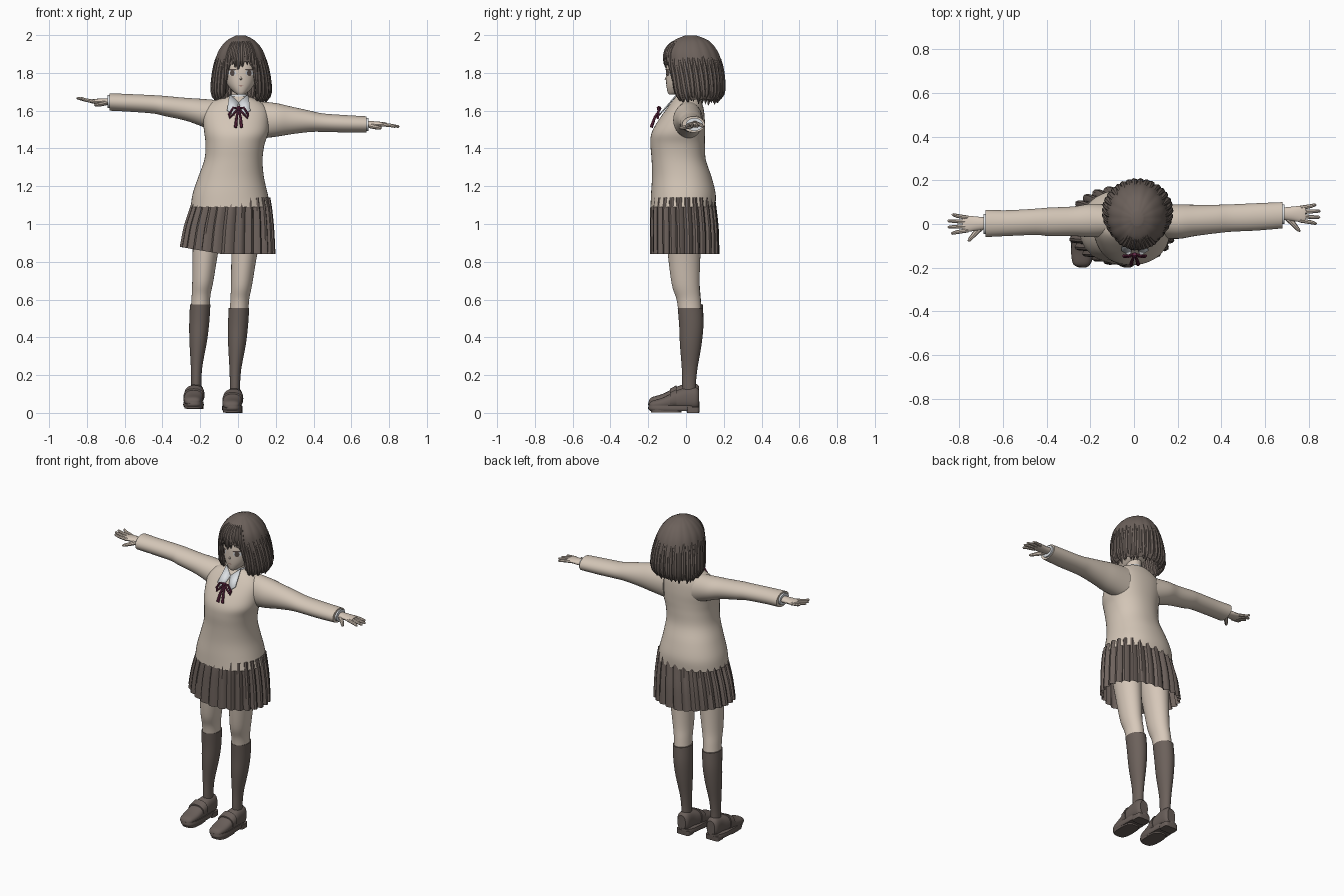
import bpy, bmesh, math, random
from mathutils import Vector, Matrix

random.seed(4)
if "Cube" in bpy.data.objects:
    bpy.data.objects.remove(bpy.data.objects["Cube"])
parts = []


def material(name, r, g, b):
    m = bpy.data.materials.new(name)
    m.use_nodes = True
    m.diffuse_color = (r, g, b, 1)
    node = next(n for n in m.node_tree.nodes if n.type == "BSDF_PRINCIPLED")
    node.inputs["Base Color"].default_value = (r, g, b, 1)
    node.inputs["Roughness"].default_value = 0.8
    return m


SKIN = material("skin", .68, .58, .49)
KNIT = material("beige knit", .65, .56, .47)
HAIR = material("brown hair", .15, .12, .105)
SKIRT = material("skirt brown", .16, .127, .112)
SOCK = material("sock brown", .15, .12, .105)
SHOE = material("shoe brown", .14, .112, .1)
SHIRT = material("shirt white", .72, .75, .78)
RIBBON = material("ribbon plum", .16, .025, .07)
EYE = material("eye brown", .1, .075, .065)
LIP = material("lip pink", .42, .26, .22)


def finish(name, bm, mat):
    bmesh.ops.recalc_face_normals(bm, faces=bm.faces)
    mesh = bpy.data.meshes.new(name)
    bm.to_mesh(mesh)
    bm.free()
    mesh.materials.append(mat)
    obj = bpy.data.objects.new(name, mesh)
    bpy.context.collection.objects.link(obj)
    parts.append(obj)
    return obj


def at(rows, u):
    """Smoothly interpolated row at index u."""
    u = max(0, min(u, len(rows) - 1))
    i = min(int(u), len(rows) - 2)
    t = u - i
    p = [rows[max(0, min(k, len(rows) - 1))] for k in range(i - 1, i + 3)]
    return [b + t * ((c - a) / 2 + t * ((2 * a - 5 * b + 4 * c - d) / 2
            + t * (3 * b - a - 3 * c + d) / 2)) for a, b, c, d in zip(*p)]


def point(row, axis, a, power=2, scale=1):
    """Point at angle a on a cross-section given as (position, low, high, low, high)."""
    pos, lo1, hi1, lo2, hi2 = row
    c, s = math.cos(a), math.sin(a)
    e = 2 / power
    v = [(lo1 + hi1) / 2 + math.copysign(abs(c) ** e, c) * scale * (hi1 - lo1) / 2,
         (lo2 + hi2) / 2 + math.copysign(abs(s) ** e, s) * scale * (hi2 - lo2) / 2]
    v.insert(axis, pos)
    return Vector(v)


def loft(name, rows, mat, axis=2, n=32, caps=(True, True), power=2,
         ripple=lambda j: 1, steps=5, shift=(0, 0, 0)):
    bm = bmesh.new()
    rings = []
    for k in range((len(rows) - 1) * steps + 1):
        row = at(rows, k / steps)
        rings.append([bm.verts.new(point(row, axis, math.tau * j / n, power, ripple(j))
                                   + Vector(shift)) for j in range(n)])
    for r, q in zip(rings, rings[1:]):
        for j in range(n):
            bm.faces.new((r[j], r[(j + 1) % n], q[(j + 1) % n], q[j]))
    for use, ring in zip(caps, (rings[0], rings[-1])):
        if use:
            bm.faces.new(ring)
    return finish(name, bm, mat)


def tube(name, pts, radii, mat):
    """Tapered round strand along a path."""
    cu = bpy.data.curves.new(name, "CURVE")
    cu.dimensions = "3D"
    cu.bevel_depth = 1
    cu.bevel_resolution = 2
    cu.use_fill_caps = True
    sp = cu.splines.new("POLY")
    sp.points.add(len(pts) - 1)
    for p, co, r in zip(sp.points, pts, radii):
        p.co = (*co, 1)
        p.radius = r
    tmp = bpy.data.objects.new(name + " path", cu)
    bpy.context.collection.objects.link(tmp)
    bm = bmesh.new()
    mesh = bpy.data.meshes.new_from_object(tmp)
    bm.from_mesh(mesh)
    bpy.data.objects.remove(tmp)
    bpy.data.meshes.remove(mesh)
    for f in bm.faces:
        f.material_index = 0
    return finish(name, bm, mat)


# Sweater body and sleeves
loft("sweater_body", [
    (1.09, -.25, .172, -.188, .155), (1.16, -.24, .157, -.185, .157),
    (1.25, -.21, .137, -.18, .135), (1.34, -.178, .13, -.182, .105),
    (1.42, -.172, .14, -.188, .1), (1.48, -.178, .16, -.183, .1),
    (1.54, -.185, .165, -.152, .1), (1.6, -.182, .16, -.11, .095),
    (1.64, -.15, .13, -.08, .085), (1.665, -.09, .085, -.062, .075),
    (1.675, -.05, .055, -.055, .06)], KNIT, n=48, caps=(False, True), power=2.2)
loft("right_sleeve", [
    (-.68, -.06, .065, 1.6, 1.692), (-.58, -.055, .063, 1.595, 1.688),
    (-.45, -.05, .07, 1.585, 1.682), (-.39, -.055, .075, 1.572, 1.678),
    (-.28, -.055, .08, 1.548, 1.668), (-.2, -.06, .092, 1.52, 1.663),
    (-.1, -.06, .088, 1.48, 1.655)], KNIT, axis=0)
loft("left_sleeve", [
    (.1, -.06, .088, 1.45, 1.65), (.2, -.068, .09, 1.462, 1.64),
    (.28, -.055, .088, 1.475, 1.622), (.38, -.042, .088, 1.487, 1.6),
    (.45, -.035, .09, 1.488, 1.585), (.56, -.03, .095, 1.485, 1.577),
    (.68, -.02, .1, 1.485, 1.57)], KNIT, axis=0)

# Hands with shirt cuffs
for label, side, y, z, rise in (("right", -1, 0, 1.648, .018), ("left", 1, .045, 1.527, -.011)):
    loft(label + "_shirt_cuff", [(side * x, y - .045, y + .045, z - .034, z + .034)
                                 for x in (.66, .69)], SHIRT, axis=0, steps=1)
    loft(label + "_palm", [(side * .66, y - .022, y + .028, z - .018, z + .018),
                           (side * .72, y - .03, y + .034, z - .016, z + .017),
                           (side * .765, y - .036, y + .038, z - .011, z + .013),
                           (side * .785, y - .03, y + .034, z - .006, z + .01)], SKIN, axis=0, n=20)
    for k, reach in enumerate((.838, .853, .855, .835)):
        w = (k - 1.5) * .019
        tube(f"{label}_finger_{k + 1}",
             [(side * .76, y + w, z), (side * .81, y + w * 1.3, z + rise / 2),
              (side * (reach - .006), y + w * 1.5, z + rise), (side * reach, y + w * 1.5, z + rise)],
             (.01, .009, .007, .002), SKIN)
    tube(label + "_thumb", [(side * .7, y - .015, z - .006), (side * .73, y - .045, z - .014),
                            (side * .755, y - .074, z - .018), (side * .76, y - .08, z - .018)],
         (.014, .012, .008, .002), SKIN)

# Pleated skirt, its hem lifted a little on the right
pleat = (.955, 1.035, 1.05, 1.02)
skirt = loft("pleated_skirt", [
    (.84, -.298, .188, -.182, .168), (.97, -.277, .182, -.183, .165),
    (1.07, -.25, .173, -.182, .155), (1.14, -.23, .163, -.175, .146)],
    SKIRT, n=104, caps=(False, True), ripple=lambda j: pleat[j % 4], power=2.15)
for v in skirt.data.vertices:
    v.co.z += max(0, -v.co.x - .08) * .17 * max(0, 1.1 - v.co.z) / .26

# Legs, socks and shoes
for label, shift in (("right", (0, 0, 0)), ("left", (.205, 0, -.02))):
    loft(label + "_leg", [
        (.54, -.25, -.15, -.038, .084), (.62, -.245, -.146, -.05, .077),
        (.7, -.242, -.13, -.075, .072), (.85, -.24, -.105, -.095, .076),
        (1.02, -.235, -.07, -.11, .09)], SKIN, shift=shift)
    loft(label + "_sock", [
        (.09, -.25, -.192, -.015, .055), (.16, -.248, -.194, -.02, .052),
        (.25, -.25, -.188, -.022, .06), (.38, -.257, -.164, -.032, .082),
        (.48, -.258, -.152, -.036, .092), (.575, -.254, -.146, -.044, .089)], SOCK, shift=shift)
    loft(label + "_shoe_upper", [
        (-.197, -.258, -.222, .045, .065), (-.18, -.28, -.2, .04, .083),
        (-.12, -.288, -.187, .04, .102), (-.05, -.278, -.182, .04, .138),
        (0, -.266, -.181, .04, .153), (.05, -.262, -.182, .04, .155),
        (.07, -.25, -.195, .05, .14)], SHOE, axis=1, power=2.4, shift=shift)
    loft(label + "_shoe_sole", [(.03, -.285, -.185, -.19, .068), (.042, -.29, -.181, -.2, .072),
                                (.06, -.288, -.183, -.198, .072)], SHOE, power=2.8, shift=shift)
    loft(label + "_shoe_heel", [(.02, -.272, -.182, .005, .07), (.05, -.272, -.182, 0, .072)],
         SHOE, power=5, shift=shift)
    loft(label + "_shoe_tread", [(.022, -.283, -.187, -.185, -.025), (.045, -.286, -.185, -.19, -.02)],
         SHOE, power=3, shift=shift)
    loft(label + "_shoe_strap", [(-.085, -.288, -.181, .045, .128), (-.05, -.284, -.177, .045, .146)],
         SHOE, axis=1, power=2.4, shift=shift)

# Head and neck
MID = .015
head = [(1.685, MID - .016, MID + .016, -.09, -.055), (1.7, -.025, .055, -.098, .02),
        (1.735, -.055, .085, -.104, .08), (1.78, -.072, .102, -.106, .12),
        (1.84, -.08, .11, -.104, .15), (1.9, -.075, .105, -.085, .14), (1.95, -.045, .075, -.04, .1)]
loft("head", head, SKIN, power=2.15)
loft("neck", [(1.6, -.05, .06, -.05, .06), (1.66, -.036, .048, -.042, .05),
              (1.75, -.034, .056, -.04, .06)], SKIN)
tube("nose", [(MID, -.1, 1.785), (MID, -.108, 1.768), (MID, -.1, 1.762)], (.003, .006, .004), SKIN)


def face_patch(name, cx, cz, rx, rz, mat, lift):
    """Thin oval laid on the curve of the face."""
    bm = bmesh.new()
    verts = []
    for j in range(16):
        a = math.tau * j / 16
        x, z = cx + rx * math.cos(a), cz + rz * math.sin(a)
        u = min((k / 40 for k in range(240)), key=lambda k: abs(at(head, k)[0] - z))
        _, x0, x1, y0, y1 = at(head, u)
        f = min(1, abs(2 * x - x0 - x1) / (x1 - x0))
        y = (y0 + y1) / 2 - (y1 - y0) / 2 * (1 - f ** 2.15) ** (1 / 2.15)
        verts.append(bm.verts.new((x, y - lift, z)))
    bm.faces.new(verts)
    finish(name, bm, mat)


for label, s in (("right", -1), ("left", 1)):
    x = MID + s * .045
    face_patch(label + "_eye_white", x, 1.8, .021, .016, SHIRT, .002)
    face_patch(label + "_iris", x, 1.799, .012, .016, EYE, .004)
    face_patch(label + "_lash", x, 1.817, .024, .004, EYE, .005)
face_patch("mouth", MID, 1.732, .013, .003, LIP, .002)

# Hair shell with a face opening
bob = [(1.66, -.125, .158, -.06, .182), (1.7, -.137, .17, -.08, .198),
       (1.78, -.131, .164, -.096, .196), (1.86, -.12, .15, -.113, .186),
       (1.92, -.1, .13, -.105, .163), (1.97, -.06, .09, -.065, .12), (1.998, -.01, .04, -.005, .055)]
hair = loft("hair_shell", bob, HAIR, n=96, caps=(False, True),
            ripple=lambda j: 1 + .02 * abs(math.sin(math.pi * j / 6)))
bm = bmesh.new()
bm.from_mesh(hair.data)
opening = [f for f in bm.faces for c in [f.calc_center_median()]
           if c.y < 0 and abs(c.x - MID) < .083 and c.z < 1.865 - abs(c.x - MID) * .3]
bmesh.ops.delete(bm, geom=opening, context="FACES")
bm.to_mesh(hair.data)
bm.free()


def lock(name, degrees, start, end, width, sway=0):
    """Tapered strand on the hair shell, from row index start down to end."""
    pts = []
    for k in range(9):
        t = k / 8
        u = start + (end - start) * t
        drop = min(u, 0)
        p = point(at(bob, u), 2, math.radians(degrees - 90 + sway * t * t), 2, .955 + .12 * drop)
        p.z += .05 * drop
        pts.append(p)
    shape = (.3, .6, .8, .95, 1, 1, .85, .5, .06)
    tube(name, pts, [width * s for s in shape], HAIR)


fringe = ((-34, 1.2), (-27, 2.3), (-19, 2.75), (-11, 2.5), (-4, 2.15),
          (4, 2.5), (12, 2.75), (20, 2.7), (28, 2.2), (35, 1.1))
for k, (deg, end) in enumerate(fringe):
    lock(f"fringe_lock_{k + 1}", deg, 4.9, end, .016, sway=random.uniform(-4, 4))
for k in range(28):
    deg = 40 + k * 280 / 27
    lock(f"bob_lock_{k + 1}", deg, 3.6, random.uniform(-.7, -.1), .018, sway=random.uniform(-4, 4))

# Shirt collar
loft("collar_band", [(1.64, -.052, .06, -.062, .06), (1.685, -.046, .056, -.052, .056)],
     SHIRT, caps=(False, False))
for label, s in (("right", -1), ("left", 1)):
    bm = bmesh.new()
    bm.faces.new([bm.verts.new((.004 + s * x, y, z)) for x, y, z in (
        (0, -.078, 1.64), (.05, -.045, 1.685), (.062, -.118, 1.6), (.025, -.142, 1.572))])
    flap = finish(label + "_collar_flap", bm, SHIRT)
    flap.modifiers.new("thickness", "SOLIDIFY").thickness = .006

    # Ribbon loops and tails
    c = Vector((.003, -.134, 1.612))
    loop = [c, c + Vector((s * .028, -.012, .004)), c + Vector((s * .05, -.012, -.03)),
            c + Vector((s * .046, -.016, -.05)), c + Vector((s * .02, -.014, -.022)), c]
    tube(label + "_ribbon_loop", loop, (.004, .006, .007, .007, .006, .004), RIBBON)
    tube(label + "_ribbon_tail", [c, c + Vector((s * .01, -.03, -.045)),
                                  c + Vector((s * .016, -.05, -.1))], (.005, .007, .009), RIBBON)
tube("ribbon_knot", [(.003, -.138, 1.622), (.003, -.144, 1.612), (.003, -.145, 1.602)],
     (.008, .012, .008), RIBBON)

# Smooth shading with sharp creases kept
bpy.ops.object.select_all(action="DESELECT")
for obj in parts:
    obj.select_set(True)
bpy.context.view_layer.objects.active = parts[0]
bpy.ops.object.shade_smooth_by_angle(angle=math.radians(35))
